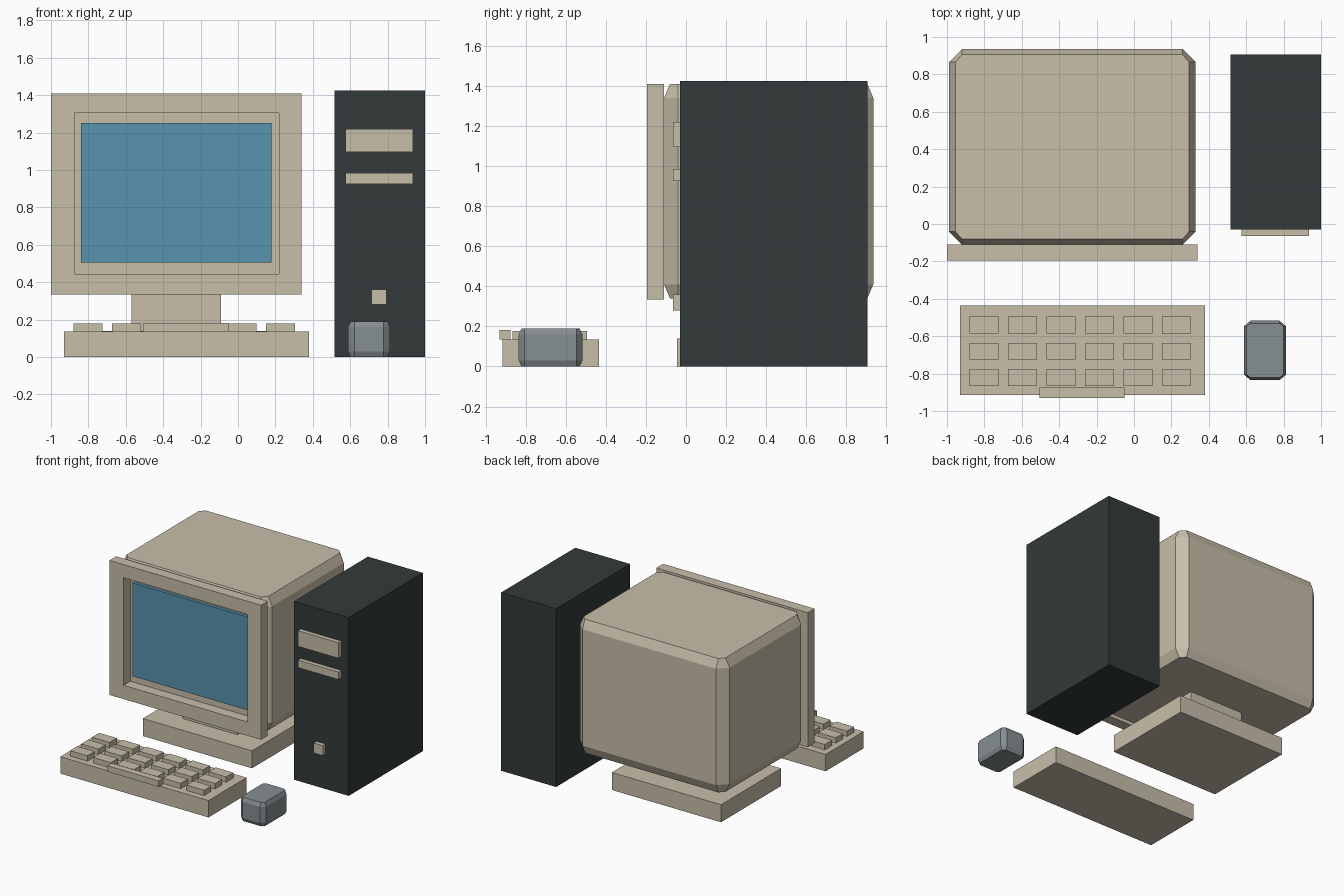
import bpy
import bmesh

if "Cube" in bpy.data.objects:
    bpy.data.objects.remove(bpy.data.objects["Cube"], do_unlink=True)


def material(name, r, g, b):
    mat = bpy.data.materials.new(name)
    mat.use_nodes = True
    mat.diffuse_color = (r, g, b, 1)
    mat.node_tree.nodes["Principled BSDF"].inputs["Base Color"].default_value = (r, g, b, 1)
    return mat


BEIGE = material("beige plastic", 0.578, 0.521, 0.402)
CHARCOAL = material("charcoal metal", 0.033, 0.042, 0.042)
BLUE = material("blue glass", 0.098, 0.292, 0.429)
GREY = material("grey plastic", 0.238, 0.271, 0.283)


def loft(name, loops, mat, closed=False):
    """Bridge loops of equal length; cap the ends unless the loops form a ring."""
    bm = bmesh.new()
    rings = [[bm.verts.new(p) for p in loop] for loop in loops]
    pairs = list(zip(rings, rings[1:]))
    if closed:
        pairs.append((rings[-1], rings[0]))
    else:
        bm.faces.new(rings[0])
        bm.faces.new(rings[-1])
    n = len(rings[0])
    for a, b in pairs:
        for i in range(n):
            j = (i + 1) % n
            bm.faces.new((a[i], a[j], b[j], b[i]))
    bmesh.ops.recalc_face_normals(bm, faces=bm.faces)
    mesh = bpy.data.meshes.new(name)
    bm.to_mesh(mesh)
    bm.free()
    mesh.materials.append(mat)
    obj = bpy.data.objects.new(name, mesh)
    bpy.context.collection.objects.link(obj)
    return obj


def box(name, x, y, z, mat):
    loops = [[(x[0], y[0], h), (x[1], y[0], h), (x[1], y[1], h), (x[0], y[1], h)] for h in z]
    return loft(name, loops, mat)


def chamfered_box(name, x, y, z, cut, inset, mat):
    """Box with cut corners whose top and bottom faces are drawn in by inset."""
    cx, cy, cz = cut

    def octagon(h, ix, iy):
        x0, x1, y0, y1 = x[0], x[1], y[0], y[1]
        return [(x0 + cx, y0 + iy, h), (x1 - cx, y0 + iy, h),
                (x1 - ix, y0 + cy, h), (x1 - ix, y1 - cy, h),
                (x1 - cx, y1 - iy, h), (x0 + cx, y1 - iy, h),
                (x0 + ix, y1 - cy, h), (x0 + ix, y0 + cy, h)]

    loops = [octagon(z[0], *inset), octagon(z[0] + cz, 0, 0),
             octagon(z[1] - cz, 0, 0), octagon(z[1], *inset)]
    return loft(name, loops, mat)


def upright_rect(x, z, y):
    return [(x[0], y, z[0]), (x[1], y, z[0]), (x[1], y, z[1]), (x[0], y, z[1])]


# Monitor: rear case, front frame around a recess, screen
chamfered_box("monitor_case", (-0.99, 0.33), (-0.11, 0.935), (0.34, 1.41),
              (0.07, 0.07, 0.07), (0.035, 0.03), BEIGE)
outer = ((-1.0, 0.34), (0.335, 1.41))
inner = ((-0.875, 0.22), (0.445, 1.305))
loft("monitor_frame", [upright_rect(*outer, -0.11), upright_rect(*outer, -0.195),
                       upright_rect(*inner, -0.195), upright_rect(*inner, -0.11)],
     BEIGE, closed=True)
box("screen", (-0.84, 0.18), (-0.135, -0.105), (0.505, 1.25), BLUE)

# Monitor stand
box("stand_neck", (-0.57, -0.09), (0.12, 0.54), (0.135, 0.345), BEIGE)
box("stand_base", (-0.81, 0.155), (-0.045, 0.715), (0, 0.14), BEIGE)

# Computer tower with drive covers and power button
box("tower_case", (0.515, 1.0), (-0.03, 0.905), (0, 1.425), CHARCOAL)
for name, x, z in (("upper_drive", (0.575, 0.935), (1.095, 1.22)),
                   ("lower_drive", (0.575, 0.935), (0.925, 0.985)),
                   ("power_button", (0.715, 0.795), (0.28, 0.36))):
    box(name, x, (-0.065, -0.025), z, BEIGE)

# Keyboard with a grid of keys and a space bar
box("keyboard_body", (-0.93, 0.38), (-0.915, -0.435), (0, 0.135), BEIGE)
for row in range(3):
    for col in range(6):
        x = -0.88 + col * 0.206
        y = -0.865 + row * 0.14
        box(f"key_{row + 1}_{col + 1}", (x, x + 0.155), (y, y + 0.09), (0.13, 0.178), BEIGE)
box("space_bar", (-0.505, -0.05), (-0.93, -0.875), (0.135, 0.183), BEIGE)

# Mouse
chamfered_box("mouse", (0.588, 0.813), (-0.835, -0.517), (0, 0.19),
              (0.035, 0.03, 0.03), (0.014, 0.014), GREY)
